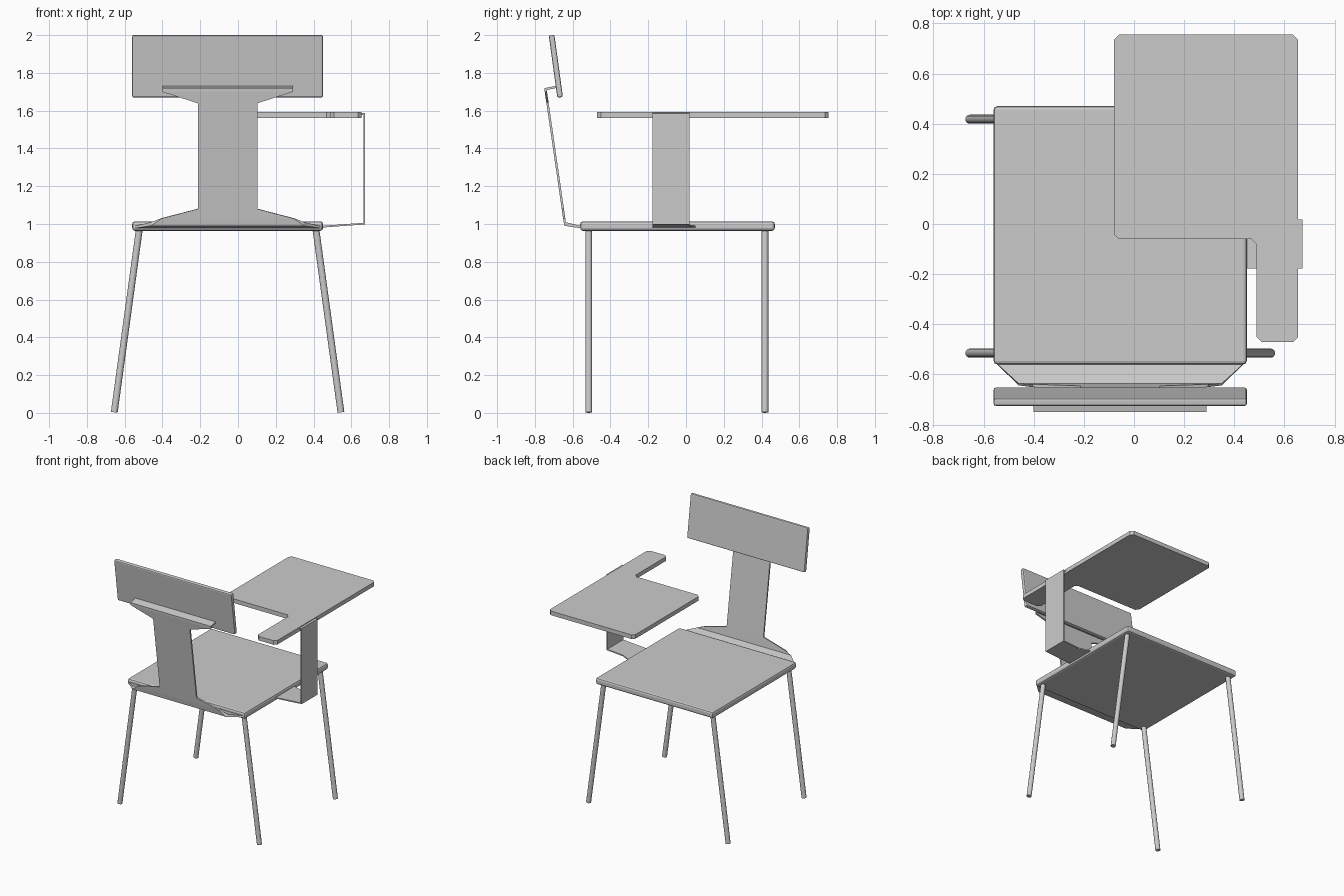
import bpy, bmesh, math
from mathutils import Vector

if "Cube" in bpy.data.objects:
    bpy.data.objects.remove(bpy.data.objects["Cube"])

CX = -0.055  # symmetry plane of the chair itself


def make_object(name, bm):
    bmesh.ops.recalc_face_normals(bm, faces=bm.faces)
    mesh = bpy.data.meshes.new(name)
    bm.to_mesh(mesh)
    bm.free()
    ob = bpy.data.objects.new(name, mesh)
    bpy.context.collection.objects.link(ob)
    return ob


def add_bevel(ob, width, segments=2):
    mod = ob.modifiers.new("Bevel", "BEVEL")
    mod.width = width
    mod.segments = segments
    return ob


def box(name, centre, size, bevel, tilt=0.0):
    bm = bmesh.new()
    bmesh.ops.create_cube(bm, size=1)
    bmesh.ops.scale(bm, vec=size, verts=bm.verts)
    ob = make_object(name, bm)
    ob.location = centre
    ob.rotation_euler.x = tilt
    return add_bevel(ob, bevel)


def bent_plate(name, stations, thickness):
    """Sheet-metal strip through pairs of (left, right) edge points."""
    bm = bmesh.new()
    rows = [(bm.verts.new(a), bm.verts.new(b)) for a, b in stations]
    for (a, b), (c, d) in zip(rows, rows[1:]):
        bm.faces.new((a, b, d, c))
    ob = make_object(name, bm)
    mod = ob.modifiers.new("Thickness", "SOLIDIFY")
    mod.thickness = thickness
    mod.offset = 0
    mod.use_even_offset = True
    return ob


def rod(name, bottom, top, radius):
    bottom, top = Vector(bottom), Vector(top)
    axis = top - bottom
    bm = bmesh.new()
    bmesh.ops.create_cone(bm, cap_ends=True, segments=16, radius1=radius,
                          radius2=radius, depth=axis.length)
    ob = make_object(name, bm)
    ob.location = (bottom + top) / 2
    ob.rotation_mode = 'QUATERNION'
    ob.rotation_quaternion = axis.to_track_quat('Z', 'Y')
    for p in ob.data.polygons:
        p.use_smooth = len(p.vertices) == 4
    return ob


# Seat and tilted backrest panel
box("seat", (CX, -0.045, 0.989), (1.01, 1.03, 0.05), 0.014)
box("backrest", (CX, -0.689, 1.835), (1.01, 0.03, 0.332), 0.008,
    math.radians(7.8))

# Splayed legs
for end, y in (("front", -0.515), ("rear", 0.418)):
    for side, s in (("left", -1), ("right", 1)):
        rod(f"{end}_{side}_leg", (CX + s * 0.6, y, 0.003),
            (CX + s * 0.467, y, 0.975), 0.018)

# Back support: flares into the seat and into the backrest bracket
profile = [(-0.54, 0.98, 0.50), (-0.56, 0.984, 0.49), (-0.64, 1.0, 0.405),
           (-0.645, 1.03, 0.35), (-0.652, 1.08, 0.158),
           (-0.733, 1.64, 0.158), (-0.742, 1.70, 0.345),
           (-0.743, 1.714, 0.345), (-0.678, 1.728, 0.345)]
bent_plate("back_support",
           [((CX - w, y, z), (CX + w, y, z)) for y, z, w in profile], 0.012)

# Desk arm: runs sideways from the seat, then straight up to the desk
arm = [(0.40, 0.983, 0.05), (0.45, 0.986, 0.05), (0.53, 0.992, 0.018),
       (0.668, 1.002, 0.018), (0.668, 1.582, 0.018), (0.60, 1.586, 0.018)]
bent_plate("desk_arm",
           [((x, -0.178, z), (x, y, z)) for x, z, y in arm], 0.009)

# L-shaped writing desk with clipped corners
outline = [(-0.08, 0.755), (0.655, 0.755), (0.655, -0.47), (0.488, -0.47),
           (0.488, -0.06), (-0.08, -0.06)]
bm = bmesh.new()
points = []
for i, p in enumerate(outline):
    p = Vector(p)
    for q in (outline[i - 1], outline[(i + 1) % len(outline)]):
        points.append(p + (Vector(q) - p).normalized() * 0.02)
face = bm.faces.new([bm.verts.new((p.x, p.y, 1.561)) for p in points])
top = bmesh.ops.extrude_face_region(bm, geom=[face])
bmesh.ops.translate(bm, vec=(0, 0, 0.032),
                    verts=[v for v in top["geom"]
                           if isinstance(v, bmesh.types.BMVert)])
make_object("desk_top", bm)
